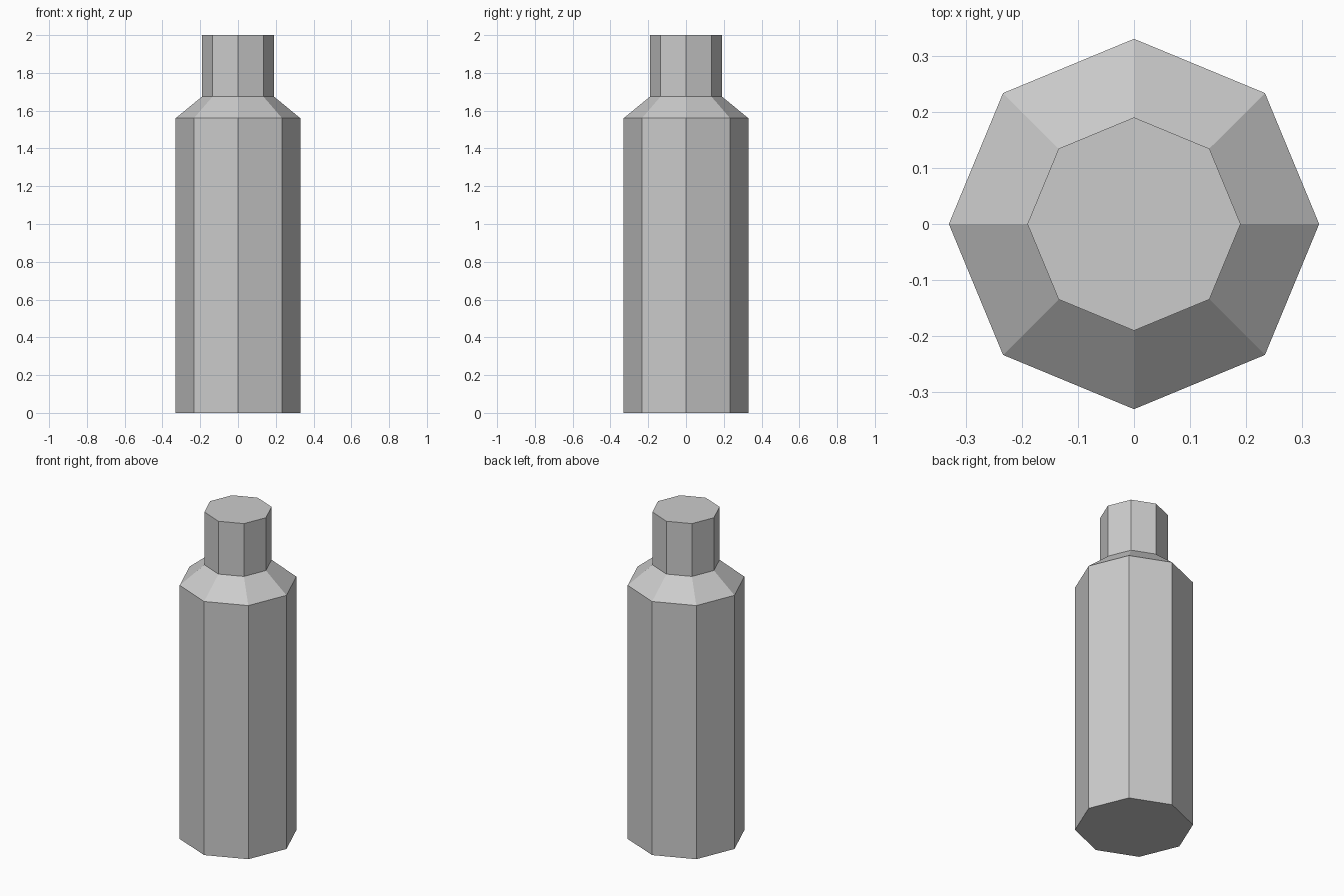
import bpy
import bmesh
import math

cube = bpy.data.objects.get("Cube")
if cube:
    bpy.data.objects.remove(cube, do_unlink=True)

SIDES = 8

# Single plain grey finish
grey = bpy.data.materials.new("light_grey")
grey.use_nodes = True
colour = (0.6, 0.6, 0.6, 1)
grey.diffuse_color = colour
grey.node_tree.nodes["Principled BSDF"].inputs["Base Color"].default_value = colour


def lathe(name, profile):
    """Closed faceted solid from (radius, height) rings."""
    bm = bmesh.new()
    rings = []
    for radius, z in profile:
        angles = [math.tau * i / SIDES for i in range(SIDES)]
        rings.append([bm.verts.new((radius * math.cos(a), radius * math.sin(a), z))
                      for a in angles])
    for low, high in zip(rings, rings[1:]):
        for i in range(SIDES):
            j = (i + 1) % SIDES
            bm.faces.new((low[i], low[j], high[j], high[i]))
    bm.faces.new(rings[0][::-1])
    bm.faces.new(rings[-1])
    mesh = bpy.data.meshes.new(name)
    bm.to_mesh(mesh)
    bm.free()
    mesh.materials.append(grey)
    obj = bpy.data.objects.new(name, mesh)
    bpy.context.collection.objects.link(obj)
    return obj


# Body, sloped shoulder and neck as one bottle
lathe("bottle", [(0.33, 0), (0.33, 1.56), (0.19, 1.675), (0.19, 2)])
